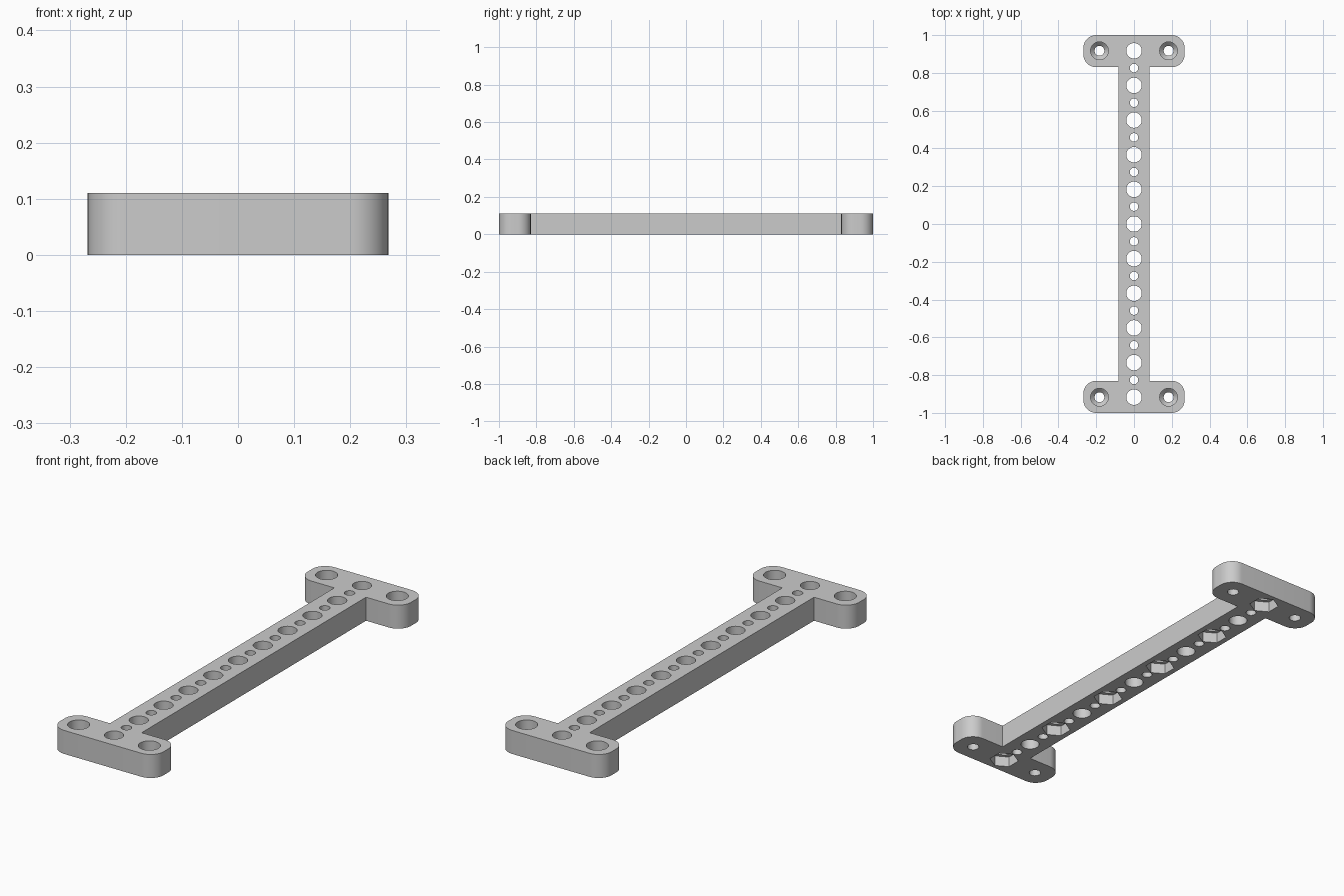
import bpy, bmesh
from math import pi, sin, cos, radians

if "Cube" in bpy.data.objects:
    bpy.data.objects.remove(bpy.data.objects["Cube"])

H = 0.11             # plate thickness
PITCH = 0.0917       # spacing of neighbouring holes
END_Y = 10 * PITCH   # centre line of the end flanges

grey = bpy.data.materials.new("plain grey")
grey.use_nodes = True
color = (0.6, 0.6, 0.6, 1)
grey.diffuse_color = color
grey.node_tree.nodes["Principled BSDF"].inputs["Base Color"].default_value = color


def make_object(name, bm):
    bmesh.ops.recalc_face_normals(bm, faces=bm.faces)
    mesh = bpy.data.meshes.new(name)
    bm.to_mesh(mesh)
    bm.free()
    mesh.materials.append(grey)
    obj = bpy.data.objects.new(name, mesh)
    bpy.context.collection.objects.link(obj)
    return obj


def add_drill(bm, x, y, profile, sides, turn=0):
    """Closed solid through rings given as (radius, z)."""
    rings = []
    for r, z in profile:
        angles = [turn + 2 * pi * i / sides for i in range(sides)]
        rings.append([bm.verts.new((x + r * cos(a), y + r * sin(a), z)) for a in angles])
    for low, high in zip(rings, rings[1:]):
        for i in range(sides):
            j = (i + 1) % sides
            bm.faces.new((low[i], low[j], high[j], high[i]))
    bm.faces.new(rings[0][::-1])
    bm.faces.new(rings[-1])


def flange_half(side):
    """Rounded outline of the +y flange on one side, bar corner to outer edge."""
    half_x, low, high, r = 0.268, 0.83, 1.0, 0.068
    pts = [(0.082, low)]
    for cy, start in ((low + r, -90), (high - r, 0)):
        for i in range(13):
            a = radians(start + 90 * i / 12)
            pts.append((half_x - r + r * cos(a), cy + r * sin(a)))
    return [(side * x, y) for x, y in pts]


# Plate: bar with a rounded flange at each end
upper = flange_half(1) + flange_half(-1)[::-1]
outline = upper + [(-x, -y) for x, y in upper]
bm = bmesh.new()
base = bm.faces.new([bm.verts.new((x, y, 0)) for x, y in outline])
top = bmesh.ops.extrude_face_region(bm, geom=[base])["geom"]
bmesh.ops.translate(bm, vec=(0, 0, H), verts=[v for v in top if isinstance(v, bmesh.types.BMVert)])
plate = make_object("mounting_bar", bm)

# Row of alternating large and small through holes
holes = bmesh.new()
for k in range(-10, 11):
    r = 0.041 if k % 2 == 0 else 0.0225
    add_drill(holes, 0, k * PITCH, [(r, -0.1), (r, 0.2)], 48)

# Countersunk screw holes in the flanges
screw = [(0.026, -0.1), (0.026, 0.03), (0.047, 0.052), (0.047, 0.2)]
for x in (-0.183, 0.183):
    for y in (-END_Y, END_Y):
        add_drill(holes, x, y, screw, 48)

# Hexagonal nut pockets under every other large hole
pockets = bmesh.new()
for k in range(-10, 11, 4):
    add_drill(pockets, 0, k * PITCH, [(0.065, -0.1), (0.065, 0.05)], 6, pi / 2)

cutters = [make_object("hole_cutter", holes), make_object("pocket_cutter", pockets)]
for cutter in cutters:
    cutter.hide_render = True
    mod = plate.modifiers.new(cutter.name, "BOOLEAN")
    mod.operation = "DIFFERENCE"
    mod.solver = "EXACT"
    mod.object = cutter

# Apply the cuts and remove the cutters
bpy.ops.object.select_all(action="DESELECT")
plate.select_set(True)
bpy.context.view_layer.objects.active = plate
for mod in list(plate.modifiers):
    bpy.ops.object.modifier_apply(modifier=mod.name)
for cutter in cutters:
    bpy.data.objects.remove(cutter)
bpy.ops.object.shade_smooth_by_angle(angle=radians(30))
